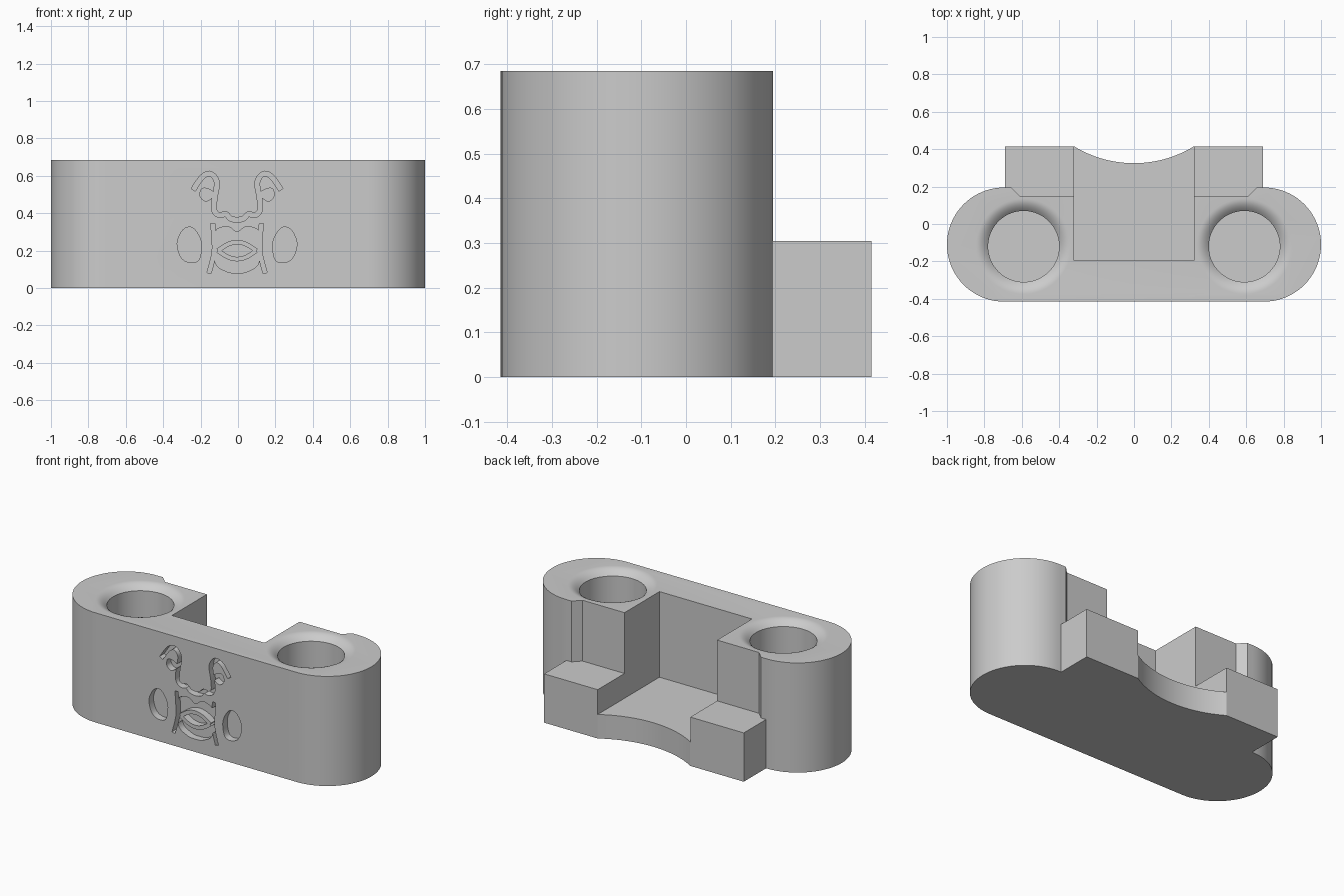
import bpy, bmesh, math
from mathutils import Vector

if "Cube" in bpy.data.objects:
    bpy.data.objects.remove(bpy.data.objects["Cube"], do_unlink=True)

HEIGHT, FRONT, BACK = 0.685, -0.415, 0.195
STEP_Z, FLOOR_Z = 0.305, 0.15
ENGRAVE = 0.045

grey = bpy.data.materials.new("light_grey")
grey.use_nodes = True
grey.diffuse_color = (0.6, 0.6, 0.6, 1)
grey.node_tree.nodes["Principled BSDF"].inputs["Base Color"].default_value = (0.6, 0.6, 0.6, 1)


def finish(name, bm):
    bmesh.ops.recalc_face_normals(bm, faces=bm.faces)
    mesh = bpy.data.meshes.new(name)
    bm.to_mesh(mesh)
    bm.free()
    mesh.materials.append(grey)
    obj = bpy.data.objects.new(name, mesh)
    bpy.context.collection.objects.link(obj)
    return obj


def prism(name, outline, low, high, upright=False):
    """Extrude an outline along z, or along y when upright."""
    bm = bmesh.new()
    place = (lambda a, b: (a, low, b)) if upright else (lambda a, b: (a, b, low))
    face = bm.faces.new([bm.verts.new(place(a, b)) for a, b in outline])
    new = bmesh.ops.extrude_face_region(bm, geom=[face])["geom"]
    shift = Vector((0, high - low, 0) if upright else (0, 0, high - low))
    bmesh.ops.translate(bm, vec=shift, verts=[g for g in new if isinstance(g, bmesh.types.BMVert)])
    return finish(name, bm)


def combine(target, tool, operation="DIFFERENCE"):
    tool.hide_render = True
    mod = target.modifiers.new("shape", "BOOLEAN")
    mod.operation, mod.object, mod.solver = operation, tool, "EXACT"
    mod.use_self = True
    bpy.context.view_layer.objects.active = target
    bpy.ops.object.modifier_apply(modifier=mod.name)
    bpy.data.objects.remove(tool, do_unlink=True)


def arc(cx, cy, radius, start, end, steps):
    angles = [math.radians(start + (end - start) * i / steps) for i in range(steps + 1)]
    return [(cx + radius * math.cos(a), cy + radius * math.sin(a)) for a in angles]


def smooth(points, closed=False, steps=5):
    """Round a path through its points."""
    pts = [Vector(p) for p in points]
    n = len(pts)
    pick = (lambda i: pts[i % n]) if closed else (lambda i: pts[max(0, min(n - 1, i))])
    out = []
    for i in range(n if closed else n - 1):
        a, b, c, d = (pick(i + k) for k in (-1, 0, 1, 2))
        for s in range(steps):
            t = s / steps
            out.append((2 * b + (c - a) * t + (2 * a - 5 * b + 4 * c - d) * t * t
                        + (3 * b - a - 3 * c + d) * t ** 3) / 2)
    return out if closed else out + [pts[-1]]


def stroke(points, width):
    """Outline of a band that follows a rounded path."""
    path = smooth(points)
    left, right = [], []
    for i, p in enumerate(path):
        along = path[min(i + 1, len(path) - 1)] - path[max(i - 1, 0)]
        side = Vector((-along.y, along.x)).normalized() * width / 2
        left.append(p + side)
        right.append(p - side)
    return left + right[::-1]


def mirrored(points):
    return [(-x, z) for x, z in points]


# Main body with rounded ends
radius = (BACK - FRONT) / 2
mid = (BACK + FRONT) / 2
body = prism("body", arc(1 - radius, mid, radius, -90, 90, 40)
             + arc(radius - 1, mid, radius, 90, 270, 40), 0, HEIGHT)

# Shallow rear recess with chamfered sides
combine(body, prism("recess", [(0.665, 0.205), (0.61, 0.15), (-0.61, 0.15), (-0.665, 0.205)],
                    STEP_Z, 1))

# Rear feet and the concave edge between them
curve = arc(0, 0.939, 0.614, -58.6, -121.4, 32)
combine(body, prism("feet", [(-0.69, 0), (0.69, 0), (0.69, 0.415)] + curve + [(-0.69, 0.415)],
                    0, STEP_Z), "UNION")

# Central slot, open to the back and top
combine(body, prism("slot", [(-0.32, -0.195), (0.32, -0.195), (0.32, 0.6), (-0.32, 0.6)],
                    FLOOR_Z, 1))

# Blind holes with softened rims
rim = [(0.19 + 0.065 * i / 6, HEIGHT - 0.035 * (1 - i / 6) ** 2) for i in range(7)]
profile = [(0, 0.1), (0.19, 0.1)] + rim + [(0.255, 0.8), (0, 0.8)]
for side in (-1, 1):
    centre = Vector((0.59 * side, -0.12, 0))
    bm = bmesh.new()
    verts = [bm.verts.new(centre + Vector((r, 0, z))) for r, z in profile]
    edges = [bm.edges.new(pair) for pair in zip(verts, verts[1:])]
    bmesh.ops.spin(bm, geom=verts + edges, cent=centre, axis=(0, 0, 1),
                   angle=math.tau, steps=64, use_merge=True)
    bmesh.ops.remove_doubles(bm, verts=bm.verts, dist=0.0001)
    combine(body, finish("hole", bm))

# Engraved face: brows and nose, eyes, cheeks, smile lines and mouth area
brow = [(0.235, 0.525), (0.185, 0.595), (0.14, 0.61), (0.108, 0.565), (0.12, 0.48),
        (0.122, 0.415), (0.095, 0.39), (0.06, 0.395), (0.035, 0.372)]
eye = [(0.12, 0.505), (0.155, 0.53), (0.19, 0.53), (0.197, 0.49), (0.17, 0.465), (0.14, 0.478)]
cheek = [(0.19, 0.23), (0.21, 0.29), (0.245, 0.325), (0.29, 0.31),
         (0.32, 0.24), (0.30, 0.165), (0.255, 0.137), (0.205, 0.15)]
smile = [(0.13, 0.345), (0.125, 0.28), (0.123, 0.19), (0.15, 0.08)]
half_mouth = [(0, 0.3), (0.04, 0.325), (0.08, 0.325), (0.12, 0.29), (0.118, 0.14), (0.06, 0.09)]

cuts = [stroke(brow + [(0, 0.365)] + mirrored(brow)[::-1], 0.026),
        smooth(half_mouth + [(0, 0.08)] + mirrored(half_mouth)[:0:-1], closed=True)]
for shape in (smooth(eye, True), smooth(cheek, True), stroke(smile, 0.022)):
    cuts += [shape, mirrored(shape)]
for shape in cuts:
    outline = [(x - 0.005, z) for x, z in shape]
    combine(body, prism("engraving", outline, FRONT - 0.05, FRONT + ENGRAVE, True))

# Raised lips inside the mouth area
lips = []
for name, peak in (("upper_lip", 0.245), ("lower_lip", 0.155)):
    bend = 0.2 + (peak - 0.2) * 0.75
    path = [(-0.108, 0.2), (-0.055, bend), (-0.005, peak), (0.045, bend), (0.098, 0.2)]
    lips.append(prism(name, stroke(path, 0.024), FRONT, FRONT + ENGRAVE + 0.005, True))

# Smooth curved walls, keep hard corners
bpy.ops.object.select_all(action="DESELECT")
for obj in [body] + lips:
    obj.select_set(True)
bpy.context.view_layer.objects.active = body
bpy.ops.object.shade_smooth_by_angle(angle=math.radians(25))
